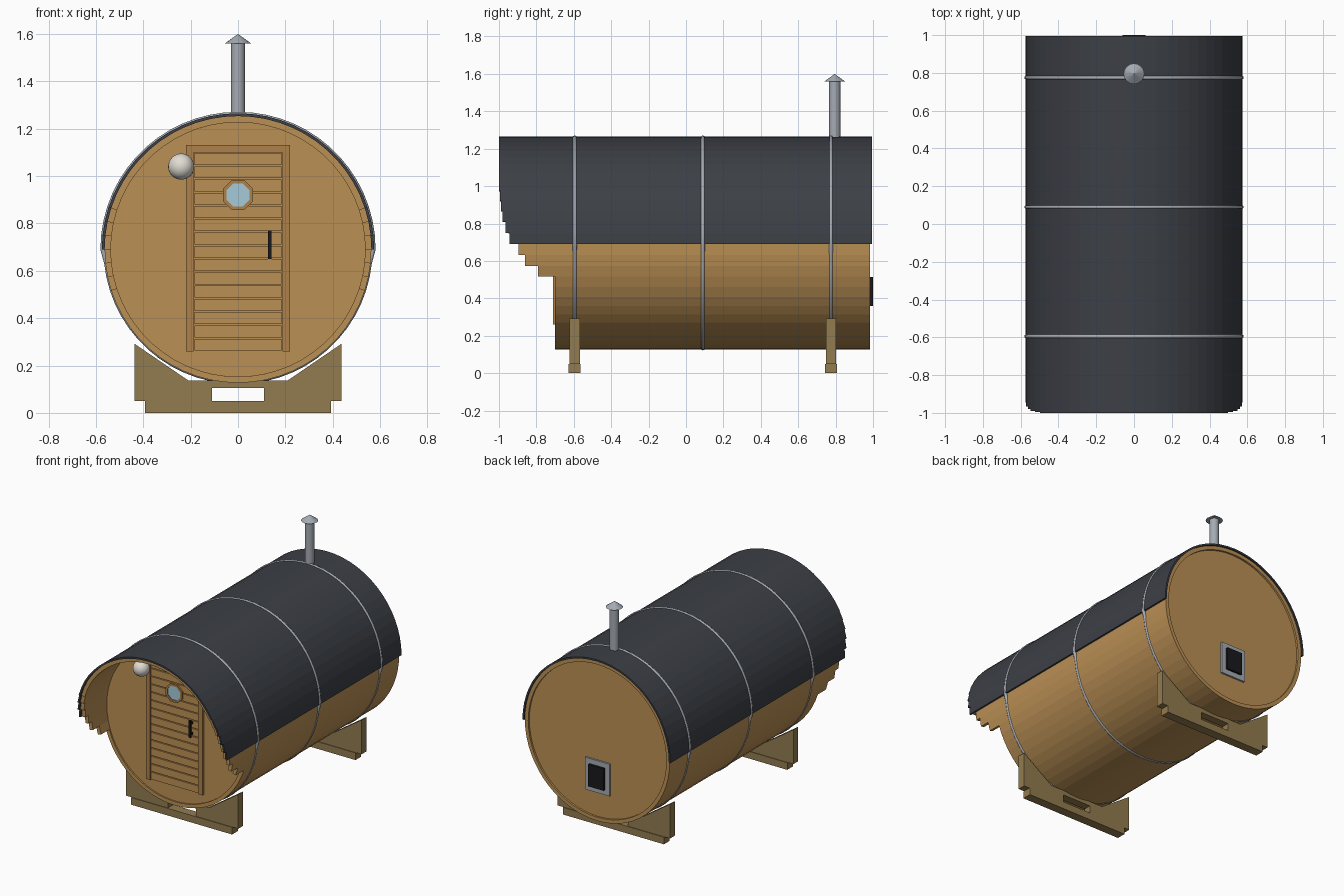
import bpy, bmesh, math
from math import sin, cos, pi, radians

if "Cube" in bpy.data.objects:
    bpy.data.objects.remove(bpy.data.objects["Cube"])

CZ = 0.69            # barrel axis height
N = 60               # staves around the barrel
R_IN, R_WOOD, R_ROOF = 0.537, 0.563, 0.575


def material(name, r, g, b):
    m = bpy.data.materials.new(name)
    m.diffuse_color = (r, g, b, 1)
    m.use_nodes = True
    m.node_tree.nodes["Principled BSDF"].inputs["Base Color"].default_value = m.diffuse_color
    return m


WOOD = material("wood", 0.50, 0.28, 0.09)
TRIM = material("trim_wood", 0.42, 0.22, 0.07)
BEAM = material("beam_wood", 0.29, 0.20, 0.08)
ROOF = material("roofing", 0.045, 0.05, 0.06)
METAL = material("metal", 0.38, 0.41, 0.45)
BLACK = material("black", 0.01, 0.01, 0.012)
GLASS = material("glass", 0.38, 0.60, 0.70)
LAMP = material("lamp_white", 0.75, 0.72, 0.66)


def prisms(name, parts, mat):
    """One object from (profile in x/z, y0, y1) extrusions."""
    bm = bmesh.new()
    for pts, y0, y1 in parts:
        a = [bm.verts.new((x, y0, z)) for x, z in pts]
        b = [bm.verts.new((x, y1, z)) for x, z in pts]
        bm.faces.new(a)
        bm.faces.new(b[::-1])
        for i in range(len(pts)):
            j = (i + 1) % len(pts)
            bm.faces.new((a[j], a[i], b[i], b[j]))
    bmesh.ops.recalc_face_normals(bm, faces=bm.faces)
    me = bpy.data.meshes.new(name)
    bm.to_mesh(me)
    bm.free()
    me.materials.append(mat)
    ob = bpy.data.objects.new(name, me)
    bpy.context.collection.objects.link(ob)
    return ob


def rect(x0, x1, z0, z1):
    return [(x0, z0), (x1, z0), (x1, z1), (x0, z1)]


def polar(r, a):
    return (r * cos(a), CZ + r * sin(a))


def wedge(r0, r1, i):
    a, b = 2 * pi * i / N, 2 * pi * (i + 1) / N
    return [polar(r0, a), polar(r1, a), polar(r1, b), polar(r0, b)]


def finish(name, mat, smooth=False):
    ob = bpy.context.object
    ob.name = name
    ob.data.materials.append(mat)
    if smooth:
        bpy.ops.object.shade_smooth_by_angle(angle=radians(35))
    return ob


# Barrel staves and roof strips: front ends step back down the sides
FRONT = {-3: -0.79, -2: -0.86, -1: -0.895, 0: -0.93, 1: -0.95,
         2: -0.965, 3: -0.975, 4: -0.98}


def front_y(i):
    k = i if i < N // 4 else N // 2 - 1 - i      # mirror left and right
    if i >= 3 * N // 4:
        k = i - N
    return FRONT.get(k, -0.70 if k < 0 else -0.985)


prisms("barrel_staves", [(wedge(R_IN, R_WOOD, i), front_y(i), 0.985) for i in range(N)], WOOD)
prisms("roof_strips", [(wedge(R_WOOD, R_ROOF, i), front_y(i) - 0.015, 0.995) for i in range(N // 2)], ROOF)


# Round end walls made of horizontal planks
def wall(name, y0, y1, rows=16, r=R_IN):
    parts = []
    for k in range(rows):
        z0, z1 = -r + 2 * r * k / rows, -r + 2 * r * (k + 1) / rows
        a0, a1 = math.asin(max(-1, z0 / r)), math.asin(min(1, z1 / r))
        arc = [a0 + (a1 - a0) * t / 6 for t in range(7)]
        right = [polar(r, a) for a in arc]
        left = [(-x, z) for x, z in reversed(right)]
        if k == 0:
            left.pop()
        if k == rows - 1:
            left.pop(0)
        parts.append((right + left, y0, y1))
    prisms(name, parts, WOOD)


wall("front_wall", -0.69, -0.65)
wall("back_wall", 0.935, 0.972)

# Door with frame, planks, window and handle
prisms("door_frame", [(rect(-0.22, -0.187, 0.26, 1.10), -0.71, -0.68),
                      (rect(0.187, 0.22, 0.26, 1.10), -0.71, -0.68),
                      (rect(-0.22, 0.22, 1.10, 1.13), -0.71, -0.68)], TRIM)
H = 0.84 / 15
prisms("door_planks", [(rect(-0.184, 0.184, 0.26 + k * H + 0.003, 0.26 + (k + 1) * H - 0.003),
                        -0.702, -0.68) for k in range(15)], WOOD)


def octagon(r):
    return [(r * cos(pi / 8 + k * pi / 4), 0.92 + r * sin(pi / 8 + k * pi / 4)) for k in range(8)]


outer, inner = octagon(0.068), octagon(0.052)
prisms("window_frame", [([outer[k], outer[(k + 1) % 8], inner[(k + 1) % 8], inner[k]], -0.714, -0.69)
                        for k in range(8)], TRIM)
prisms("window_glass", [(inner, -0.708, -0.69)], GLASS)
prisms("door_handle", [(rect(0.127, 0.141, 0.65, 0.77), -0.73, -0.718),
                       (rect(0.127, 0.141, 0.665, 0.68), -0.718, -0.70),
                       (rect(0.127, 0.141, 0.74, 0.755), -0.718, -0.70)], BLACK)

# Wall lamp
bpy.ops.mesh.primitive_uv_sphere_add(segments=24, ring_count=16, radius=0.055, location=(-0.24, -0.73, 1.04))
finish("wall_lamp", LAMP, True)

# Vent on the back wall
prisms("vent_frame", [(rect(-0.095, 0.095, 0.325, 0.55), 0.96, 0.985)], METAL)
prisms("vent_opening", [(rect(-0.06, 0.06, 0.36, 0.515), 0.98, 1.0)], BLACK)

# Metal hoops: wider over the roof, tighter on the bare staves
for n, y in enumerate((-0.595, 0.09, 0.775)):
    cu = bpy.data.curves.new("hoop_path", 'CURVE')
    cu.dimensions = '3D'
    cu.bevel_depth = 0.011
    cu.bevel_resolution = 2
    sp = cu.splines.new('POLY')
    sp.points.add(N - 1)
    sp.use_cyclic_u = True
    for i, p in enumerate(sp.points):
        x, z = polar(0.570 if i <= N // 2 else 0.557, 2 * pi * i / N)
        p.co = (x, y, z, 1)
    tmp = bpy.data.objects.new("hoop_path", cu)
    me = bpy.data.meshes.new_from_object(tmp)
    bpy.data.objects.remove(tmp)
    me.materials.clear()
    me.materials.append(METAL)
    me.shade_smooth()
    bpy.context.collection.objects.link(bpy.data.objects.new(f"hoop_{n + 1}", me))

# Chimney pipe and cap
bpy.ops.mesh.primitive_cylinder_add(vertices=20, radius=0.03, depth=0.36, location=(0, 0.795, 1.39))
finish("chimney_pipe", METAL, True)
bpy.ops.mesh.primitive_cone_add(vertices=16, radius1=0.055, radius2=0, depth=0.04, location=(0, 0.795, 1.58))
finish("chimney_cap", METAL)

# Cradles: notched block on a base beam
half = [(0.11, 0.105), (0.11, 0.05), (0.437, 0.05), (0.437, 0.292), (0.21, 0.137)]
profile = half + [(-x, z) for x, z in reversed(half)]
for name, y in (("front", -0.595), ("back", 0.775)):
    prisms(name + "_cradle", [(profile, y - 0.027, y + 0.027)], BEAM)
    prisms(name + "_base_beam", [(rect(-0.393, 0.393, 0, 0.05), y - 0.032, y + 0.032)], BEAM)
